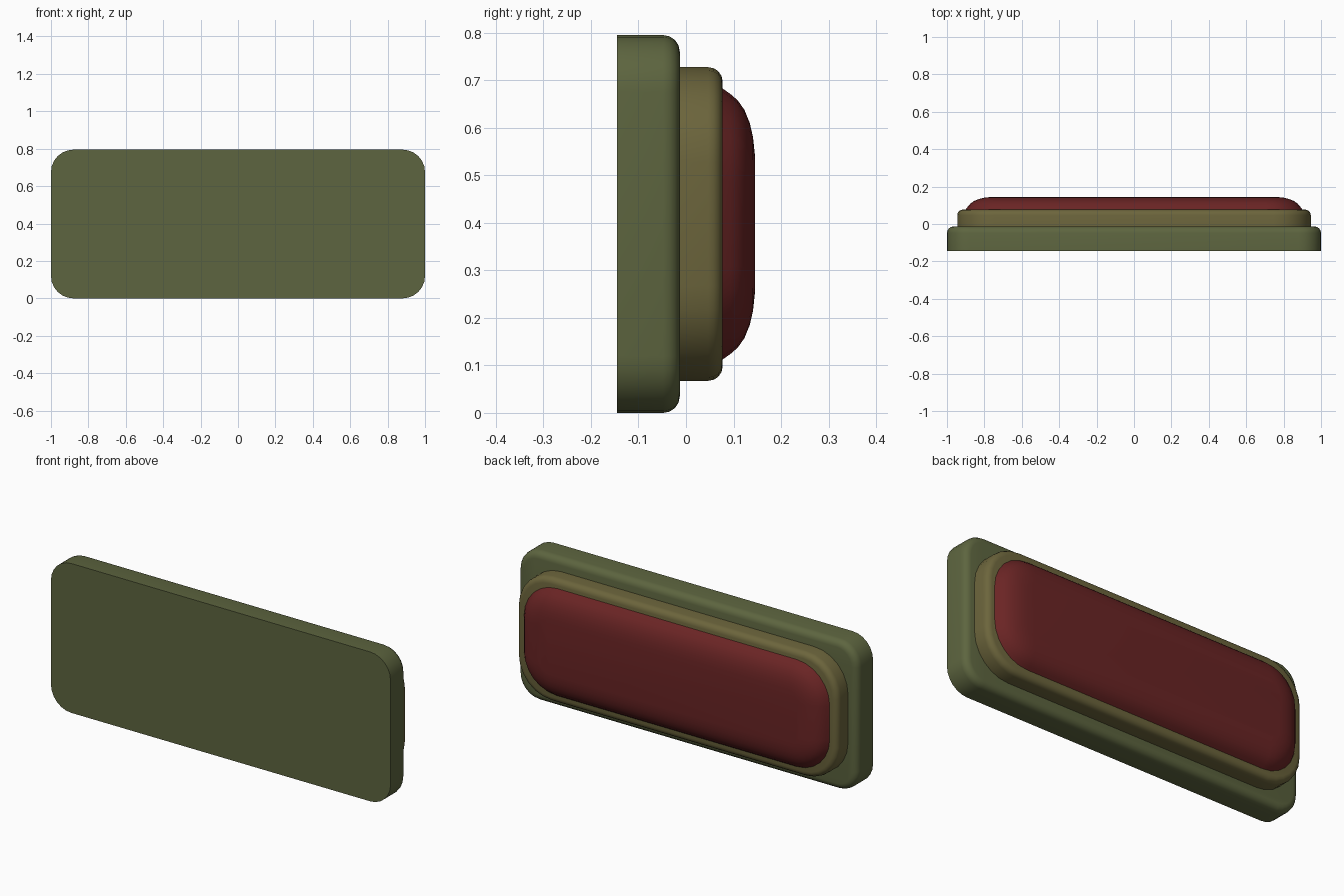
import bpy, bmesh, math

if "Cube" in bpy.data.objects:
    bpy.data.objects.remove(bpy.data.objects["Cube"])

CZ = 0.3975  # height of the common centre


def material(name, rgb):
    m = bpy.data.materials.new(name)
    m.diffuse_color = (*rgb, 1)
    m.use_nodes = True
    m.node_tree.nodes["Principled BSDF"].inputs["Base Color"].default_value = m.diffuse_color
    return m


def rounded_rect(hx, hz, r, y, seg=6):
    """Ring of points for a rounded rectangle facing along y."""
    pts = []
    for k, (sx, sz) in enumerate([(1, 1), (-1, 1), (-1, -1), (1, -1)]):
        for i in range(seg + 1):
            a = math.pi / 2 * (k + i / seg)
            pts.append((sx * (hx - r) + r * math.cos(a), y,
                        CZ + sz * (hz - r) + r * math.sin(a)))
    return pts


def slab(name, hx, hz, r, profile, mat):
    """Loft rounded rectangles through (y, inset) steps and cap both ends."""
    bm = bmesh.new()
    rings = [[bm.verts.new(p) for p in rounded_rect(hx - d, hz - d, r - d, y)]
             for y, d in profile]
    n = len(rings[0])
    for a, b in zip(rings, rings[1:]):
        for i in range(n):
            j = (i + 1) % n
            bm.faces.new((a[i], a[j], b[j], b[i]))
    bm.faces.new(rings[0])
    bm.faces.new(rings[-1])
    bmesh.ops.recalc_face_normals(bm, faces=bm.faces)
    me = bpy.data.meshes.new(name)
    bm.to_mesh(me)
    bm.free()
    ob = bpy.data.objects.new(name, me)
    bpy.context.collection.objects.link(ob)
    me.materials.append(mat)
    bpy.ops.object.select_all(action='DESELECT')
    ob.select_set(True)
    bpy.context.view_layer.objects.active = ob
    bpy.ops.object.shade_smooth_by_angle(angle=math.radians(35))
    return ob


def round_over(y0, y1, r, steps=4):
    """Straight side ending in a quarter-round edge of radius r."""
    prof = [(y0, 0)]
    for i in range(steps + 1):
        a = math.pi / 2 * i / steps
        prof.append((y1 - r + r * math.sin(a), r * (1 - math.cos(a))))
    return prof


# green backing plate, sharp at the front and rounded at the rear
slab("base_plate", 1.0, 0.3975, 0.12, round_over(-0.145, -0.013, 0.035),
     material("green", (0.11, 0.13, 0.05)))

# tan raised rim
slab("raised_rim", 0.945, 0.33, 0.2, round_over(-0.03, 0.077, 0.03),
     material("tan", (0.15, 0.13, 0.045)))

# red domed lens
slab("lens", 0.905, 0.29, 0.2,
     [(0.07, 0.0), (0.077, 0.005), (0.093, 0.016), (0.109, 0.03), (0.123, 0.05),
      (0.134, 0.077), (0.141, 0.107), (0.145, 0.145)],
     material("red", (0.145, 0.018, 0.018)))
